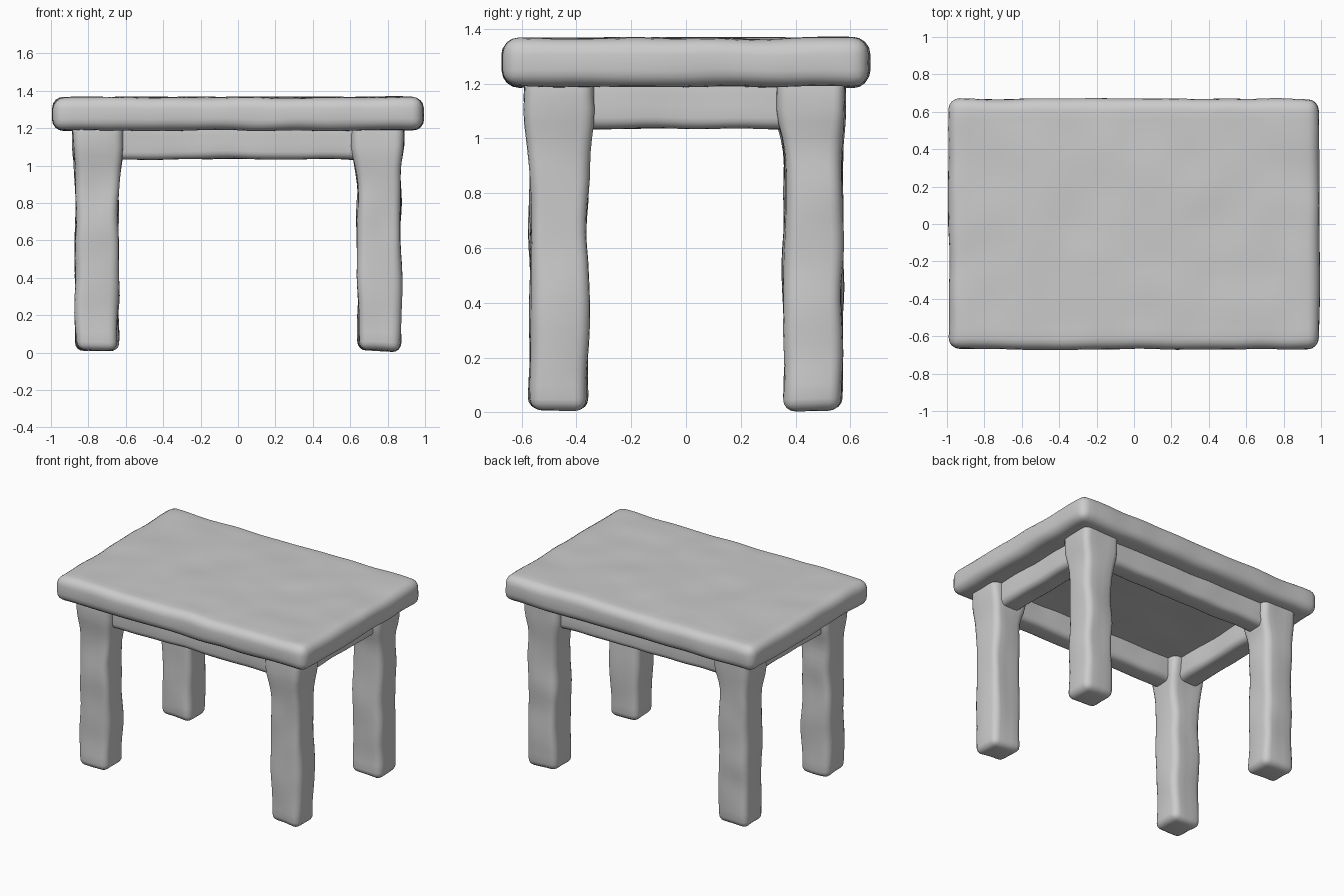
import bpy, bmesh
from mathutils import Vector, noise

if "Cube" in bpy.data.objects:
    bpy.data.objects.remove(bpy.data.objects["Cube"], do_unlink=True)

grey = bpy.data.materials.new("plain_grey")
grey.use_nodes = True
grey.diffuse_color = (0.6, 0.6, 0.6, 1)
grey.node_tree.nodes["Principled BSDF"].inputs["Base Color"].default_value = (0.6, 0.6, 0.6, 1)


def worn_block(name, low, high, radius, wobble=0.008, step=0.05, shape=None):
    """Rounded box, sliced finely and gently warped like hand-cut timber."""
    low, high = Vector(low), Vector(high)
    size, centre = high - low, (low + high) / 2
    bm = bmesh.new()
    bmesh.ops.create_cube(bm, size=1)
    for v in bm.verts:
        v.co = centre + v.co * size
    bmesh.ops.bevel(bm, geom=bm.edges[:], offset=radius, segments=4,
                    profile=0.5, affect='EDGES')
    for axis in range(3):
        inner = size[axis] - 2 * radius
        count = max(1, round(inner / step))
        normal = Vector((axis == 0, axis == 1, axis == 2))
        for i in range(1, count):
            spot = low + normal * (radius + inner * i / count)
            bmesh.ops.bisect_plane(bm, geom=bm.verts[:] + bm.edges[:] + bm.faces[:],
                                   plane_co=spot, plane_no=normal)
    for v in bm.verts:
        if shape:
            shape(v.co)
        v.co += noise.noise_vector(v.co * 4.5) * wobble
    mesh = bpy.data.meshes.new(name)
    bm.to_mesh(mesh)
    bm.free()
    mesh.materials.append(grey)
    mesh.shade_smooth()
    obj = bpy.data.objects.new(name, mesh)
    bpy.context.collection.objects.link(obj)
    return obj


# Thick table top
worn_block("table_top", (-0.99, -0.67, 1.188), (0.99, 0.67, 1.365), 0.06)

# Four legs, flaring where they meet the rails
for sx, side in ((1, "left"), (-1, "right")):
    for sy, end in ((-1, "front"), (1, "back")):
        def flare(co):
            t = max(0, min(1, (co.z - 0.88) / 0.2)) ** 2
            for axis, middle, sign in ((0, 0.755, sx), (1, 0.465, sy)):
                outward = co[axis] * sign > middle
                co[axis] += sign * t * (0.015 if outward else -0.03)

        x, y = sorted((sx * 0.64, sx * 0.87)), sorted((sy * 0.36, sy * 0.57))
        worn_block(f"{end}_{side}_leg", (x[0], y[0], 0.01), (x[1], y[1], 1.25),
                   0.045, 0.014, shape=flare)

# Rails joining the legs under the top
for s, end, side in ((-1, "front", "right"), (1, "back", "left")):
    y = sorted((s * 0.39, s * 0.54))
    worn_block(f"{end}_rail", (-0.74, y[0], 1.035), (0.74, y[1], 1.24), 0.04)
    x = sorted((s * 0.67, s * 0.83))
    worn_block(f"{side}_rail", (x[0], -0.45, 1.035), (x[1], 0.45, 1.24), 0.04)
